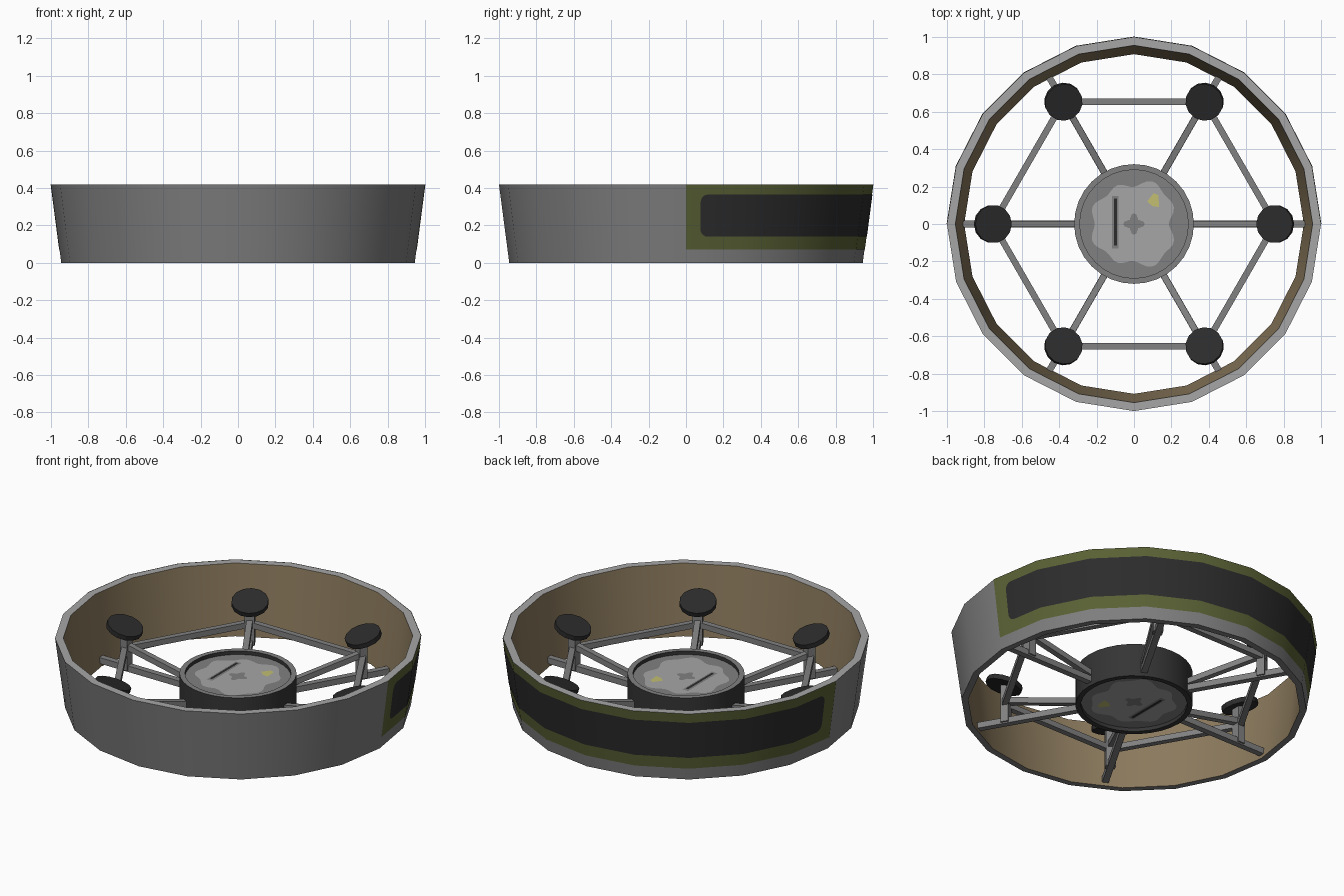
import bpy, bmesh, math
from mathutils import Vector, Matrix

if "Cube" in bpy.data.objects:
    bpy.data.objects.remove(bpy.data.objects["Cube"])

def mat(name, r, g, b):
    m = bpy.data.materials.new(name)
    m.diffuse_color = (r, g, b, 1)
    m.use_nodes = True
    m.node_tree.nodes["Principled BSDF"].inputs["Base Color"].default_value = m.diffuse_color
    return m

LIGHT = mat("light_grey", .38, .38, .38)
GREY = mat("frame_grey", .22, .22, .22)
SHELL = mat("shell_grey", .21, .21, .21)
BLACK = mat("black", .025, .025, .025)
GREEN = mat("olive_green", .10, .12, .035)
BROWN = mat("tan_inside", .26, .195, .11)
YELLOW = mat("pale_yellow", .54, .52, .17)
DARK = mat("dark_hub", .035, .035, .035)

def add(name, verts, faces, mats, idx=None, smooth=False, fix=True):
    me = bpy.data.meshes.new(name)
    me.from_pydata(verts, [], faces)
    for m in mats:
        me.materials.append(m)
    if idx:
        me.polygons.foreach_set("material_index", idx)
    if fix:
        bm = bmesh.new()
        bm.from_mesh(me)
        bmesh.ops.recalc_face_normals(bm, faces=bm.faces)
        bm.to_mesh(me)
        bm.free()
    ob = bpy.data.objects.new(name, me)
    bpy.context.collection.objects.link(ob)
    if smooth:
        bpy.ops.object.select_all(action='DESELECT')
        ob.select_set(True)
        bpy.context.view_layer.objects.active = ob
        bpy.ops.object.shade_smooth_by_angle(angle=math.radians(30))
    return ob

def ring(name, profile, n, mats, side_mats):
    """Closed profile of (radius, z) turned around z; one material per profile side."""
    k = len(profile)
    v, f, idx = [], [], []
    for i in range(n):
        a = 2 * math.pi * i / n
        v += [(r * math.cos(a), r * math.sin(a), z) for r, z in profile]
    for i in range(n):
        for j in range(k):
            i2, j2 = (i + 1) % n, (j + 1) % k
            f.append((i * k + j, i2 * k + j, i2 * k + j2, i * k + j2))
            idx.append(side_mats[j])
    return add(name, v, f, mats, idx, True)

def bar(name, p, q, w, h, m):
    """Box beam from p to q, w wide and h deep."""
    p, q = Vector(p), Vector(q)
    d = (q - p).normalized()
    ref = Vector((0, 0, 1)) if abs(d.z) < .9 else Vector((-p.x, -p.y, 0)).normalized()
    s = d.cross(ref).normalized()
    u = s.cross(d)
    v = [e + s * a * w / 2 + u * b * h / 2 for e in (p, q)
         for a, b in ((-1, -1), (1, -1), (1, 1), (-1, 1))]
    f = [(0, 1, 2, 3), (4, 5, 6, 7)] + [(i, (i + 1) % 4, 4 + (i + 1) % 4, 4 + i) for i in range(4)]
    return add(name, v, f, [m])

# Tapered 20-sided outer shell
H, N = .42, 20
ring("outer_shell", [(.945, 0), (1, H), (.955, H), (.908, 0)], N,
     [SHELL, LIGHT, BROWN], [0, 1, 2, 0])

# Painted half band: thin plates that follow the shell facets
def on_shell(a, z, off):
    step = 2 * math.pi / N
    r = (.945 + .055 * z / H) * math.cos(step / 2) / math.cos(a % step - step / 2) + off
    return (r * math.cos(a), r * math.sin(a), z)

def band(name, a0, z0, z1, rad, off, m):
    a1 = math.pi - a0
    cols = {a0, a1}
    cols |= {math.pi * i / 10 for i in range(1, 10)}
    ends = [rad * (1 - math.cos(math.pi / 2 * i / 5)) for i in range(6)] if rad else []
    cols |= {a0 + e for e in ends} | {a1 - e for e in ends}
    v, f = [], []
    cols = sorted(cols)
    for a in cols:
        t = min(a - a0, a1 - a)
        cut = rad - math.sqrt(max(0, rad ** 2 - (rad - t) ** 2)) if t < rad else 0
        v += [on_shell(a, z0 + cut, off), on_shell(a, z1 - cut, off)]
    for i in range(len(cols) - 1):
        f.append((2 * i, 2 * i + 2, 2 * i + 3, 2 * i + 1))
    return add(name, v, f, [m], None, True, False)

band("green_band", 0, .07, H, 0, .002, GREEN)
band("black_panel", .08, .14, .365, .04, .004, BLACK)

# Hub drum with recessed floors
ring("hub_drum", [(.32, 0), (.32, .2), (.29, .2), (.29, 0)], 32, [DARK, GREY], [0, 1, 0, 0])

def plate(name, pts, z, m, flip):
    v = [(x, -y, .2 - z) if flip else (x, y, z) for x, y in pts]
    f = tuple(range(len(v)))
    return add(name, v, [f[::-1] if flip else f], [m], None, False, False)

def polar(fn, n):
    return [(fn(a) * math.cos(a), fn(a) * math.sin(a)) for a in (2 * math.pi * i / n for i in range(n))]

def blob(a):
    return .222 + .014 * math.cos(8 * a + math.pi) + .012 * math.cos(3 * a + 3.1) - .01 * math.cos(4 * a)

for flip, side in ((False, "top"), (True, "bottom")):
    z = .178
    plate(side + "_floor", polar(lambda a: .292, 32), z, GREY, flip)
    plate(side + "_worn_patch", polar(blob, 64), z + .002, LIGHT, flip)
    plate(side + "_centre_mark", polar(lambda a: .045 + .013 * math.cos(4 * a), 24), z + .004, GREY, flip)
    for nm, w, h, dz, m in (("_slot_edge", .018, .14, .004, GREY), ("_slot", .008, .125, .006, BLACK)):
        plate(side + nm, [(-.1 - w, .01 - h), (-.1 + w, .01 - h), (-.1 + w, .01 + h), (-.1 - w, .01 + h)],
              z + dz, m, flip)
    plate(side + "_yellow_mark", [(.07, .12), (.10, .095), (.135, .09), (.13, .155), (.105, .165)],
          z + .004, YELLOW, flip)

# Six arms: spoke, brace, post, tilted pad and rim-to-rim link
R = .755
def at(a, r, z):
    return (r * math.cos(a), r * math.sin(a), z)

for i in range(6):
    a, b = math.pi / 3 * i, math.pi / 3 * (i + 1)
    bar(f"spoke_{i}", at(a, .3, .04), at(a, .925, .04), .036, .036, GREY)
    bar(f"brace_{i}", at(a, .31, .08), at(a, R - .01, .17), .034, .034, GREY)
    bar(f"post_{i}", at(a, R - .01, .03), at(a, R - .01, .275), .055, .045, GREY)
    bar(f"link_{i}", at(a, R, .15), at(b, R, .15), .034, .034, GREY)
    tilt = Matrix.Translation(at(a, R, .275)) @ Matrix.Rotation(a, 4, 'Z') @ Matrix.Rotation(math.radians(-18), 4, 'Y')
    n = 14
    v = [tilt @ Vector(at(2 * math.pi * k / n, .102, z)) for z in (-.014, .014) for k in range(n)]
    f = [tuple(range(n)), tuple(range(n, 2 * n))]
    f += [(k, (k + 1) % n, n + (k + 1) % n, n + k) for k in range(n)]
    add(f"pad_{i}", v, f, [BLACK])
